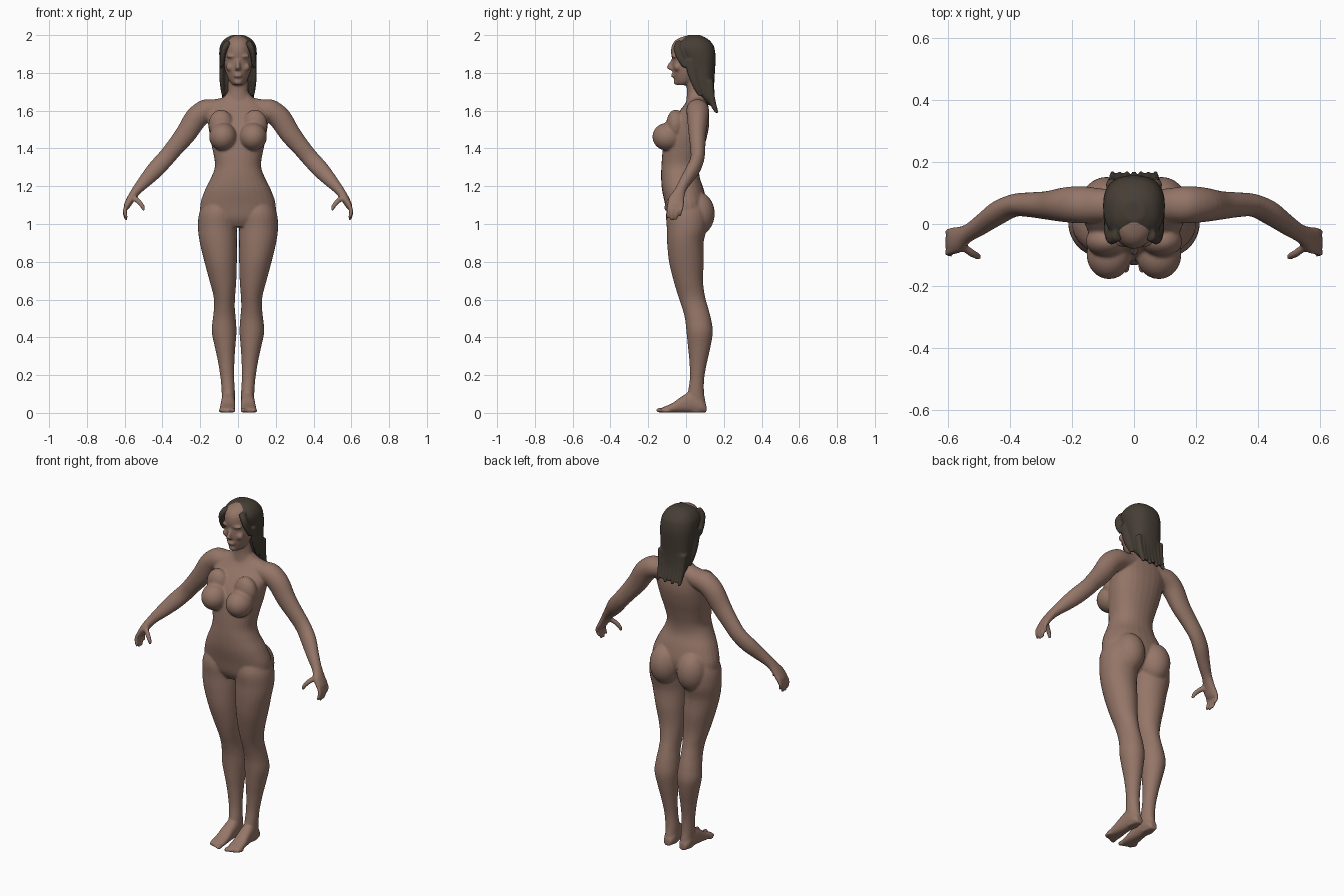
import bpy, bmesh, math
from mathutils import Vector, Matrix


def material(name, rgb):
    m = bpy.data.materials.new(name)
    m.diffuse_color = (*rgb, 1)
    return m


SKIN = material("warm brown skin", (0.30, 0.18, 0.138))
HAIR = material("dark brown hair", (0.062, 0.048, 0.036))


def spline(a, b, c, d, t):
    return 0.5 * (2 * b + (c - a) * t + (2 * a - 5 * b + 4 * c - d) * t * t
                  + (3 * b - a - 3 * c + d) * t ** 3)


def loft(bm, rings, side=1, e=1.0, n=28, steps=4):
    """Closed smooth loft through rings of (centre, half axis u, half axis v)."""
    r = [rings[0]] + list(rings) + [rings[-1]]
    fine = []
    for i in range(1, len(r) - 2):
        for s in range(steps):
            fine.append([spline(r[i - 1][k], r[i][k], r[i + 1][k], r[i + 2][k], s / steps)
                         for k in range(3)])
    fine.append(rings[-1])
    loops = []
    for c, u, v in fine:
        loop = []
        for k in range(n):
            a = 2 * math.pi * k / n
            ca = math.copysign(abs(math.cos(a)) ** e, math.cos(a))
            sa = math.copysign(abs(math.sin(a)) ** e, math.sin(a))
            p = c + u * ca + v * sa
            loop.append(bm.verts.new((p.x * side, p.y, p.z)))
        loops.append(loop)
    for a, b in zip(loops, loops[1:]):
        for k in range(n):
            bm.faces.new((a[k], a[(k + 1) % n], b[(k + 1) % n], b[k]))
    bm.faces.new(loops[0])
    bm.faces.new(loops[-1])


def stack(bm, rows, side=1, e=1.0):
    """Horizontal slices: z, x min, x max, y front, y back."""
    loft(bm, [(Vector(((x0 + x1) / 2, (y0 + y1) / 2, z)), Vector(((x1 - x0) / 2, 0, 0)),
               Vector((0, (y1 - y0) / 2, 0))) for z, x0, x1, y0, y1 in rows], side, e)


def centred(bm, rows, e=1.0):
    """Horizontal slices centred on x: z, half width, y front, y back."""
    stack(bm, [(z, -w, w, y0, y1) for z, w, y0, y1 in rows], 1, e)


def tube(bm, rows, side=1, n=20):
    """Limb along a path: x, y, z, radius in y, radius across."""
    pts = [Vector(r[:3]) for r in rows]
    rings = []
    for i, r in enumerate(rows):
        t = pts[min(i + 1, len(pts) - 1)] - pts[max(i - 1, 0)]
        across = Vector((-t.z, 0, t.x)).normalized()
        rings.append((pts[i], Vector((0, r[3], 0)), across * r[4]))
    loft(bm, rings, side, 1.0, n)


def ball(bm, x, y, z, rx, ry, rz, side=1):
    bmesh.ops.create_uvsphere(bm, u_segments=24, v_segments=16, radius=1,
                              matrix=Matrix.Translation((x * side, y, z))
                              @ Matrix.Diagonal((rx, ry, rz, 1)))


def finish(bm, name, mat, voxel, smooth):
    """Fuse the overlapping volumes into one smooth skin."""
    bmesh.ops.recalc_face_normals(bm, faces=bm.faces[:])
    me = bpy.data.meshes.new(name)
    bm.to_mesh(me)
    bm.free()
    me.materials.append(mat)
    for p in me.polygons:
        p.use_smooth = True
    ob = bpy.data.objects.new(name, me)
    bpy.context.collection.objects.link(ob)
    rm = ob.modifiers.new("fuse", 'REMESH')
    rm.mode = 'VOXEL'
    rm.voxel_size = voxel
    rm.use_smooth_shade = True
    sm = ob.modifiers.new("soften", 'SMOOTH')
    sm.factor = 0.5
    sm.iterations = smooth
    return ob


body = bmesh.new()

# torso
centred(body, [(.985, .08, -.07, .04), (1.03, .185, -.095, .09), (1.10, .20, -.11, .11),
               (1.18, .175, -.127, .095), (1.25, .14, -.132, .072), (1.31, .122, -.13, .072),
               (1.38, .132, -.125, .088), (1.45, .147, -.115, .108), (1.52, .157, -.09, .122),
               (1.58, .165, -.05, .122), (1.63, .14, -.01, .117), (1.665, .085, .008, .108),
               (1.695, .056, .01, .10)], .9)

# neck
centred(body, [(1.64, .066, .0, .10), (1.70, .055, .005, .098), (1.76, .053, .0, .10),
               (1.82, .05, .0, .10)])

# head
centred(body, [(1.735, .026, -.045, .0), (1.755, .044, -.058, .05), (1.79, .061, -.068, .10),
               (1.83, .071, -.074, .13), (1.87, .076, -.074, .14), (1.91, .078, -.08, .14),
               (1.95, .074, -.073, .13), (1.98, .052, -.046, .10), (1.997, .02, .0, .06)])

# nose, lips and chin
tube(body, [(0, -.066, 1.875, .008, .007), (0, -.08, 1.85, .012, .009),
            (0, -.088, 1.828, .014, .013), (0, -.074, 1.815, .012, .015)])
ball(body, 0, -.066, 1.786, .023, .014, .012)
ball(body, 0, -.05, 1.752, .022, .016, .016)

for s in (1, -1):
    # brow and cheek
    ball(body, .032, -.058, 1.888, .03, .018, .010, s)
    ball(body, .042, -.046, 1.83, .022, .018, .022, s)

    # bust
    ball(body, .08, -.098, 1.462, .073, .08, .074, s)
    ball(body, .09, -.055, 1.525, .066, .05, .08, s)

    # seat of the hips
    ball(body, .088, .062, 1.055, .086, .09, .115, s)

    # leg
    stack(body, [(1.14, .03, .17, -.08, .09), (1.06, .01, .205, -.105, .11),
                 (.98, .006, .212, -.102, .11), (.90, .006, .202, -.10, .093),
                 (.80, .006, .178, -.09, .094), (.70, .009, .151, -.066, .09),
                 (.62, .015, .13, -.042, .10), (.56, .017, .127, -.022, .116),
                 (.50, .012, .133, -.006, .132), (.43, .008, .139, .002, .142),
                 (.35, .014, .123, .01, .13), (.27, .019, .106, .018, .112),
                 (.18, .02, .092, .02, .096), (.10, .016, .086, .008, .096),
                 (.04, .018, .082, .0, .106), (.003, .024, .076, .01, .10)], s)

    # foot, as slices from heel to toes: y, x, half width, height
    loft(body, [(Vector((x, y, h / 2 + .001)), Vector((w, 0, 0)), Vector((0, 0, h / 2)))
                for y, x, w, h in [(.108, .05, .02, .04), (.08, .05, .033, .075),
                                   (.03, .051, .036, .11), (-.02, .053, .038, .088),
                                   (-.07, .055, .041, .052), (-.115, .056, .042, .032),
                                   (-.135, .056, .036, .022)]], s, .85)

    # toes
    for i in range(5):
        r = .013 if i == 0 else .0095
        ball(body, .026 + .0165 * i, -.137 + .009 * i, r + .001, r, .022, r, s)

    # shoulder, arm and palm
    tube(body, [(.05, .06, 1.63, .05, .045), (.11, .06, 1.61, .055, .052),
                (.17, .062, 1.60, .06, .06), (.222, .062, 1.56, .056, .06),
                (.278, .06, 1.475, .046, .055), (.335, .062, 1.405, .04, .048),
                (.385, .06, 1.345, .037, .046), (.44, .035, 1.285, .04, .045),
                (.49, .0, 1.23, .035, .036), (.535, -.03, 1.18, .031, .026),
                (.563, -.05, 1.14, .042, .022), (.586, -.055, 1.10, .043, .018),
                (.592, -.055, 1.085, .036, .013)], s, 28)

    # fingers
    for i in range(4):
        y = -.087 + .022 * i
        drop = (.0, .012, .008, -.012)[i]
        tube(body, [(.58, y, 1.115, .011, .012), (.597, y - .004, 1.08, .011, .011),
                    (.597, y - .008, 1.052 - drop, .010, .010),
                    (.588, y - .012, 1.03 - drop, .007, .007)], s, 12)

    # thumb
    tube(body, [(.56, -.065, 1.145, .016, .016), (.528, -.09, 1.12, .014, .014),
                (.507, -.102, 1.095, .012, .012), (.497, -.106, 1.072, .008, .008)], s, 12)

finish(body, "body", SKIN, .0062, 5)

# hair mass, lying behind the face and over the nape
hair = bmesh.new()
centred(hair, [(1.63, .06, .11, .158), (1.66, .08, .085, .153), (1.70, .086, .055, .15),
               (1.76, .09, .03, .15), (1.82, .094, .008, .154), (1.88, .099, -.025, .157),
               (1.92, .099, -.05, .153), (1.95, .092, -.052, .143), (1.98, .07, -.025, .115),
               (2.0, .032, .01, .075)], .85)

# loose strands at the back
for i in range(7):
    x = -.072 + .024 * i
    tip = 1.588 + .014 * (i % 2)
    tube(hair, [(x * 1.05, .125, 1.76, .02, .015), (x, .13, 1.69, .021, .015),
                (x * .95, .145, 1.63, .017, .013), (x * .97, .163, tip, .009, .008)], 1, 12)

# locks beside the face
for s in (1, -1):
    tube(hair, [(.084, .02, 1.87, .03, .014), (.086, .035, 1.79, .026, .013),
                (.083, .055, 1.73, .022, .012), (.078, .075, 1.68, .012, .008)], s, 12)
    tube(hair, [(.05, -.035, 1.965, .02, .018), (.072, -.045, 1.93, .022, .016),
                (.082, -.028, 1.88, .024, .014), (.086, .0, 1.83, .02, .012)], s, 12)

finish(hair, "hair", HAIR, .006, 3)
